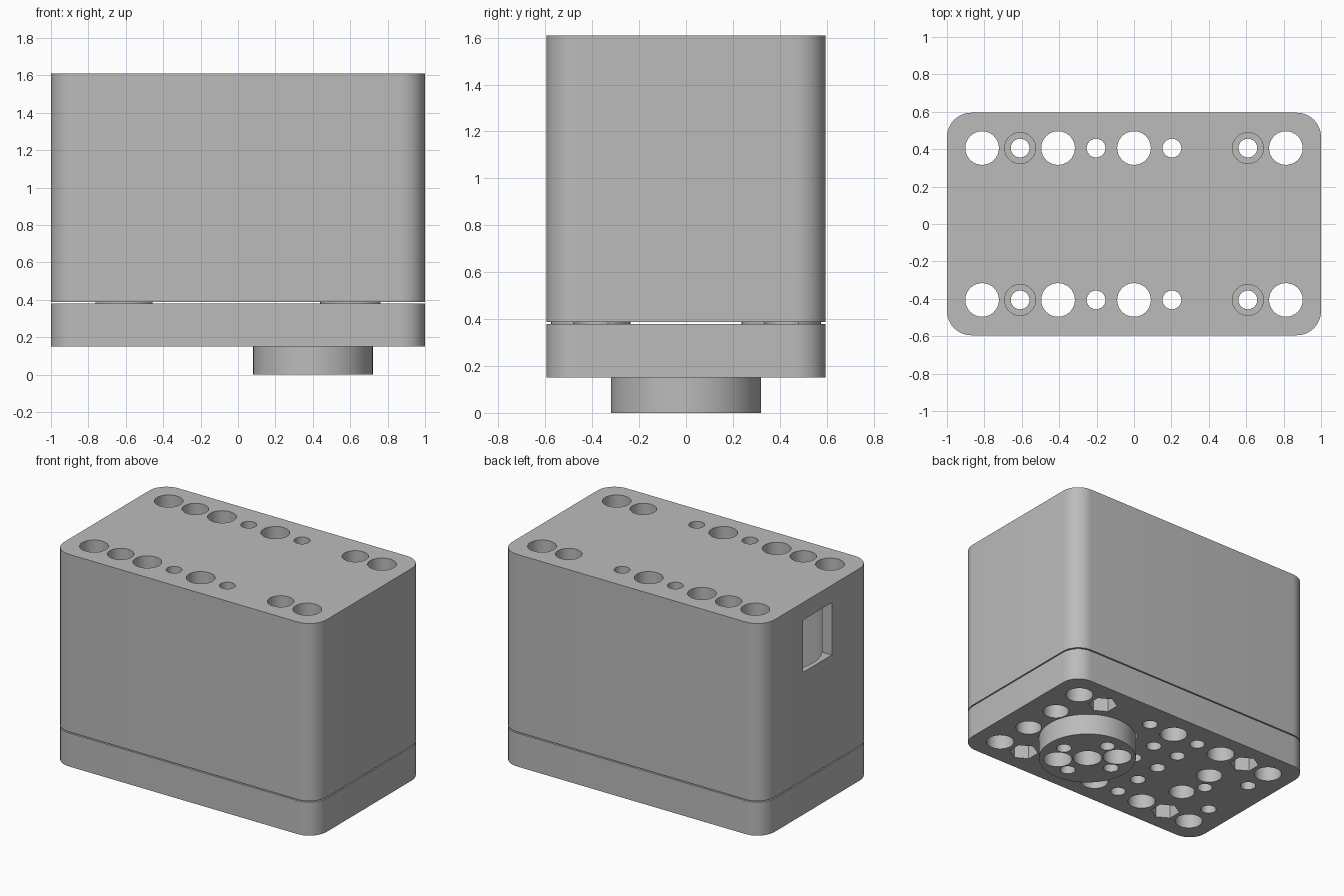
import bpy
import bmesh
from math import radians
from mathutils import Matrix

default = bpy.data.objects.get("Cube")
if default:
    bpy.data.objects.remove(default, do_unlink=True)

grey = bpy.data.materials.new("housing grey")
grey.use_nodes = True
COLOUR = (0.5, 0.5, 0.5, 1)
grey.diffuse_color = COLOUR
grey.node_tree.nodes["Principled BSDF"].inputs["Base Color"].default_value = COLOUR

PITCH = 0.203
ROW = 2 * PITCH
SCREWS = [(sx * 3 * PITCH, sy * ROW) for sx in (-1, 1) for sy in (-1, 1)]


def make(name, bm):
    mesh = bpy.data.meshes.new(name)
    bm.to_mesh(mesh)
    bm.free()
    mesh.materials.append(grey)
    obj = bpy.data.objects.new(name, mesh)
    bpy.context.collection.objects.link(obj)
    return obj


def cylinders(name, spots, radius, z0, z1, sides=32):
    """Upright cylinders at each (x, y) spot, as one object."""
    bm = bmesh.new()
    for x, y in spots:
        bmesh.ops.create_cone(bm, cap_ends=True, segments=sides, radius1=radius, radius2=radius,
                              depth=z1 - z0, matrix=Matrix.Translation((x, y, (z0 + z1) / 2)))
    return make(name, bm)


def block(name, x0, x1, y, z0, z1, fillet=0):
    """Box symmetric in y, with optional rounded upright edges."""
    bm = bmesh.new()
    bmesh.ops.create_cube(bm, size=1, matrix=Matrix.Translation(((x0 + x1) / 2, 0, (z0 + z1) / 2))
                          @ Matrix.Diagonal((x1 - x0, 2 * y, z1 - z0, 1)))
    if fillet:
        upright = [e for e in bm.edges if abs(e.verts[0].co.z - e.verts[1].co.z) > 0.01]
        bmesh.ops.bevel(bm, geom=upright, offset=fillet, segments=10, profile=0.5, affect='EDGES')
    return make(name, bm)


def cut(obj, cutters):
    """Subtract the cutters and bake the result into the mesh."""
    for c in cutters:
        c.hide_render = True
        mod = obj.modifiers.new("cut", 'BOOLEAN')
        mod.operation = 'DIFFERENCE'
        mod.solver = 'EXACT'
        mod.object = c
    graph = bpy.context.evaluated_depsgraph_get()
    obj.data = bpy.data.meshes.new_from_object(obj.evaluated_get(graph))
    obj.modifiers.clear()


def smooth(obj):
    bpy.ops.object.select_all(action='DESELECT')
    obj.select_set(True)
    bpy.context.view_layer.objects.active = obj
    bpy.ops.object.shade_smooth_by_angle(angle=radians(35))


# Main housing, base plate and the spacers in the seam between them
housing = block("housing", -1, 1, 0.595, 0.388, 1.61, 0.13)
base = block("base_plate", -1, 1, 0.595, 0.15, 0.38, 0.13)
spacers = cylinders("seam_spacers", SCREWS, 0.17, 0.378, 0.39)

# Holes running the whole height
pin_holes = cylinders("pin_holes", [(k * PITCH, s * ROW) for k in (-4, -2, 0, 4) for s in (-1, 1)],
                      0.09, 0, 2)
small_holes = cylinders("small_holes", [(k * PITCH, s * ROW) for k in (-3, -1, 1, 3) for s in (-1, 1)],
                        0.05, 0, 2)
through = [pin_holes, small_holes]

# Screw head recesses above, hexagonal nut recesses below
head_recesses = cylinders("head_recesses", SCREWS, 0.083, 1.4, 2)
nut_recesses = cylinders("nut_recesses", SCREWS, 0.095, 0, 0.25, 6)

# Cable window opening into a round chamber
window = block("window_cutter", -1.1, -0.7, 0.157, 1.13, 1.49)
chamber = cylinders("chamber_cutter", [(-0.67, 0)], 0.3, 0.5, 1.55, 64)

# Blind holes in the underside
grid = [(0, -1), (0, 0), (0, 1), (-1, -1), (-1, 0), (-1, 1), (-3, 0), (-4, -1), (-4, 1), (1, -1), (1, 1)]
blind_small = cylinders("blind_small", [(i * PITCH, j * PITCH) for i, j in grid], 0.05, 0, 0.33)
blind_large = cylinders("blind_large", [(x, s * 0.14) for x in (0.79, -0.53) for s in (-1, 1)],
                        0.085, 0, 0.33)

cut(housing, through + [head_recesses, chamber, window])
cut(base, through + [nut_recesses, blind_small, blind_large])
cut(spacers, through)

# Round output disc with its mounting holes
HUB = 2 * PITCH - 0.005
disc = cylinders("output_disc", [(HUB, 0)], 0.32, 0, 0.16, 96)
hub_large = cylinders("hub_large", [(HUB + d, -d) for d in (-0.14, 0, 0.14)], 0.095, -0.1, 0.13)
hub_small = cylinders("hub_small", [(HUB + PITCH * i, PITCH * j)
                                    for i, j in ((1, 0), (-1, 0), (0, 1), (0, -1))], 0.05, -0.1, 0.13)
cut(disc, [hub_large, hub_small])

for cutter in through + [head_recesses, nut_recesses, window, chamber, blind_small, blind_large,
                         hub_large, hub_small]:
    bpy.data.objects.remove(cutter, do_unlink=True)
for part in (housing, base, spacers, disc):
    smooth(part)
